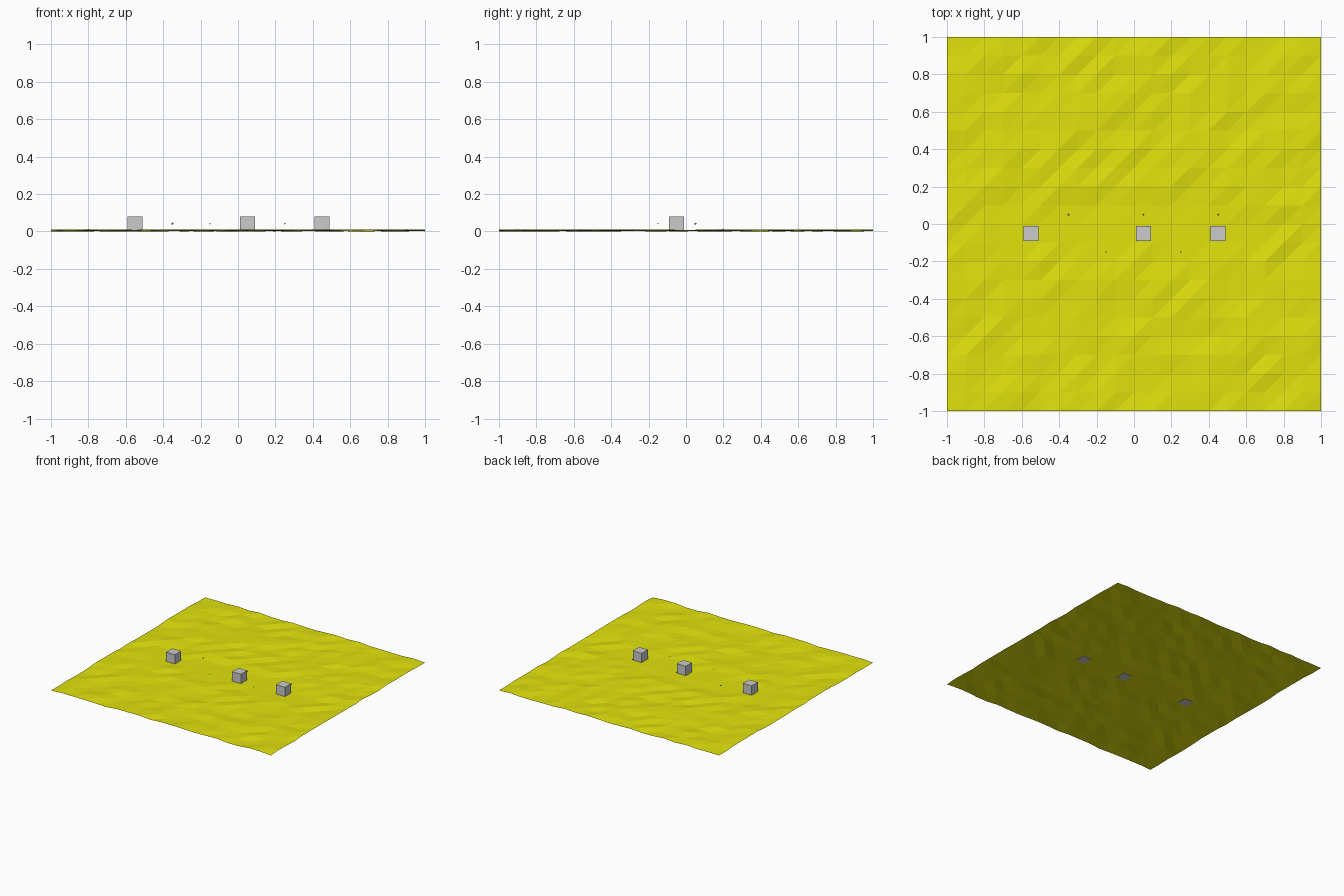
import bpy, bmesh, random
from mathutils import Matrix

if "Cube" in bpy.data.objects:
    bpy.data.objects.remove(bpy.data.objects["Cube"])

random.seed(4)
N, STEP, FLAT = 20, 0.1, 0.003


def finish(bm, name):
    mesh = bpy.data.meshes.new(name)
    bm.to_mesh(mesh)
    bm.free()
    ob = bpy.data.objects.new(name, mesh)
    bpy.context.collection.objects.link(ob)
    return ob


markers = [(-0.35, 0.05), (0.05, 0.05), (0.45, 0.05), (-0.15, -0.15), (0.25, -0.15)]


def height(i, j):
    x, y = -1 + i * STEP, -1 + j * STEP
    bump = random.uniform(0.0, 0.012)
    on_path = abs(x) < 0.71 and -0.11 < y < 0.01
    near_marker = any(abs(x - mx) < 0.06 and abs(y - my) < 0.06 for mx, my in markers)
    return FLAT if on_path or near_marker else bump


# Ground: gently uneven triangulated sheet with a level path
bm = bmesh.new()
v = [[bm.verts.new((-1 + i * STEP, -1 + j * STEP, height(i, j)))
      for j in range(N + 1)] for i in range(N + 1)]
for i in range(N):
    for j in range(N):
        a, b, c, d = v[i][j], v[i + 1][j], v[i + 1][j + 1], v[i][j + 1]
        bm.faces.new((a, b, c))
        bm.faces.new((a, c, d))
ground = finish(bm, "ground_sheet")
mat = bpy.data.materials.new("yellow_ground")
mat.diffuse_color = (0.76, 0.76, 0.004, 1)
mat.use_nodes = True
mat.node_tree.nodes["Principled BSDF"].inputs["Base Color"].default_value = mat.diffuse_color
ground.data.materials.append(mat)

# Blocks standing on the path
for n, x in enumerate((-0.55, 0.05, 0.45)):
    bm = bmesh.new()
    bmesh.ops.create_cube(bm, size=0.08, matrix=Matrix.Translation((x, -0.05, 0.04)))
    finish(bm, f"block_{n + 1}")

# Tiny floating markers on both sides of the path
for n, (x, y) in enumerate(markers):
    bm = bmesh.new()
    bmesh.ops.create_icosphere(bm, subdivisions=1, radius=0.006 if y > 0 else 0.004,
                               matrix=Matrix.Translation((x, y, 0.042)))
    finish(bm, f"marker_{n + 1}")
